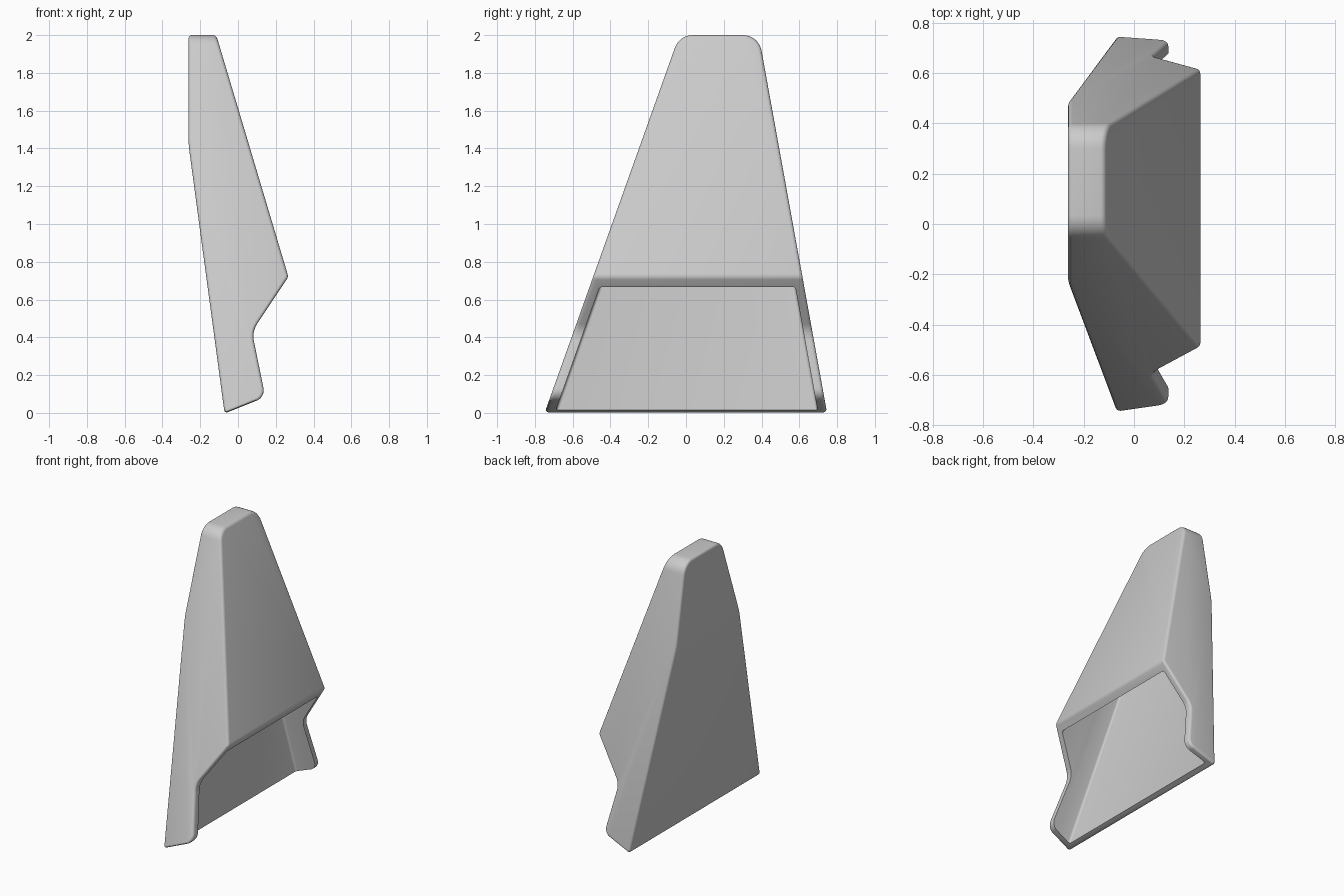
import bpy, bmesh, math
from mathutils import Vector

old = bpy.data.objects.get("Cube")
if old:
    bpy.data.objects.remove(old, do_unlink=True)

grey = bpy.data.materials.new("plain grey")
grey.use_nodes = True
grey.diffuse_color = (0.6, 0.6, 0.6, 1)
grey.node_tree.nodes["Principled BSDF"].inputs["Base Color"].default_value = (0.6, 0.6, 0.6, 1)


def rounded(corners, steps=8):
    """Outline from (u, v, radius) corners, with arcs where the radius is set."""
    out = []
    for i, (u, v, r) in enumerate(corners):
        p = Vector((u, v))
        if not r:
            out.append(p)
            continue
        a = (Vector(corners[i - 1][:2]) - p).normalized()
        b = (Vector(corners[(i + 1) % len(corners)][:2]) - p).normalized()
        half = a.angle(b) / 2
        centre = p + (a + b).normalized() * r / math.sin(half)
        start = p + a * r / math.tan(half) - centre
        turn = start.angle_signed(p + b * r / math.tan(half) - centre)
        for k in range(steps + 1):
            t = -turn * k / steps
            out.append(centre + Vector((start.x * math.cos(t) - start.y * math.sin(t),
                                        start.x * math.sin(t) + start.y * math.cos(t))))
    return out


def prism(name, outline, along):
    """Extrude an outline along x or y, across the whole model."""
    bm = bmesh.new()
    place = (lambda p, d: (d, p.x, p.y)) if along == "x" else (lambda p, d: (p.x, d, p.y))
    face = bm.faces.new([bm.verts.new(place(p, -1)) for p in outline])
    new = bmesh.ops.extrude_face_region(bm, geom=[face])["geom"]
    shift = (2, 0, 0) if along == "x" else (0, 2, 0)
    bmesh.ops.translate(bm, vec=shift, verts=[v for v in new if isinstance(v, bmesh.types.BMVert)])
    bmesh.ops.recalc_face_normals(bm, faces=bm.faces)
    mesh = bpy.data.meshes.new(name)
    bm.to_mesh(mesh)
    bm.free()
    mesh.materials.append(grey)
    obj = bpy.data.objects.new(name, mesh)
    bpy.context.collection.objects.link(obj)
    return obj


def bake(obj):
    deps = bpy.context.evaluated_depsgraph_get()
    mesh = bpy.data.meshes.new_from_object(obj.evaluated_get(deps))
    obj.modifiers.clear()
    obj.data = mesh


def combine(obj, other, operation):
    mod = obj.modifiers.new("combine", "BOOLEAN")
    mod.operation, mod.solver, mod.object = operation, "EXACT", other
    bake(obj)
    bpy.data.objects.remove(other, do_unlink=True)


def soften(obj, width):
    mod = obj.modifiers.new("soften", "BEVEL")
    mod.width, mod.segments = width, 4
    mod.limit_method, mod.angle_limit = "ANGLE", math.radians(30)
    bake(obj)


# Outer body: notched side profile crossed with a tapered front outline
cover = prism("hollow_cover", rounded([
    (-0.071, -0.003, 0), (0.145, 0.083, 0.06), (0.074, 0.43, 0.12), (0.267, 0.72, 0),
    (-0.115, 2, 0), (-0.262, 2, 0), (-0.262, 1.42, 0.6)]), "y")
taper = prism("taper", rounded([
    (-0.82, -0.2, 0), (0.783, -0.2, 0), (0.385, 2, 0.1), (-0.035, 2, 0.1)]), "x")
combine(cover, taper, "INTERSECT")
soften(cover, 0.018)

# Cavity: the same shape set in by the wall thickness, open below
cavity = prism("cavity", rounded([
    (0.003, -0.2, 0), (0.5, -0.2, 0), (0.311, 0.4, 0),
    (-0.147, 1.955, 0), (-0.216, 1.955, 0), (-0.216, 1.42, 0.6)]), "y")
inner_taper = prism("inner_taper", rounded([
    (-0.765, -0.2, 0), (0.735, -0.2, 0), (0.346, 1.955, 0.06), (0.0, 1.955, 0.06)]), "x")
combine(cavity, inner_taper, "INTERSECT")
soften(cavity, 0.015)
combine(cover, cavity, "DIFFERENCE")

bpy.ops.object.select_all(action="DESELECT")
cover.select_set(True)
bpy.context.view_layer.objects.active = cover
bpy.ops.object.shade_smooth_by_angle(angle=math.radians(30))
